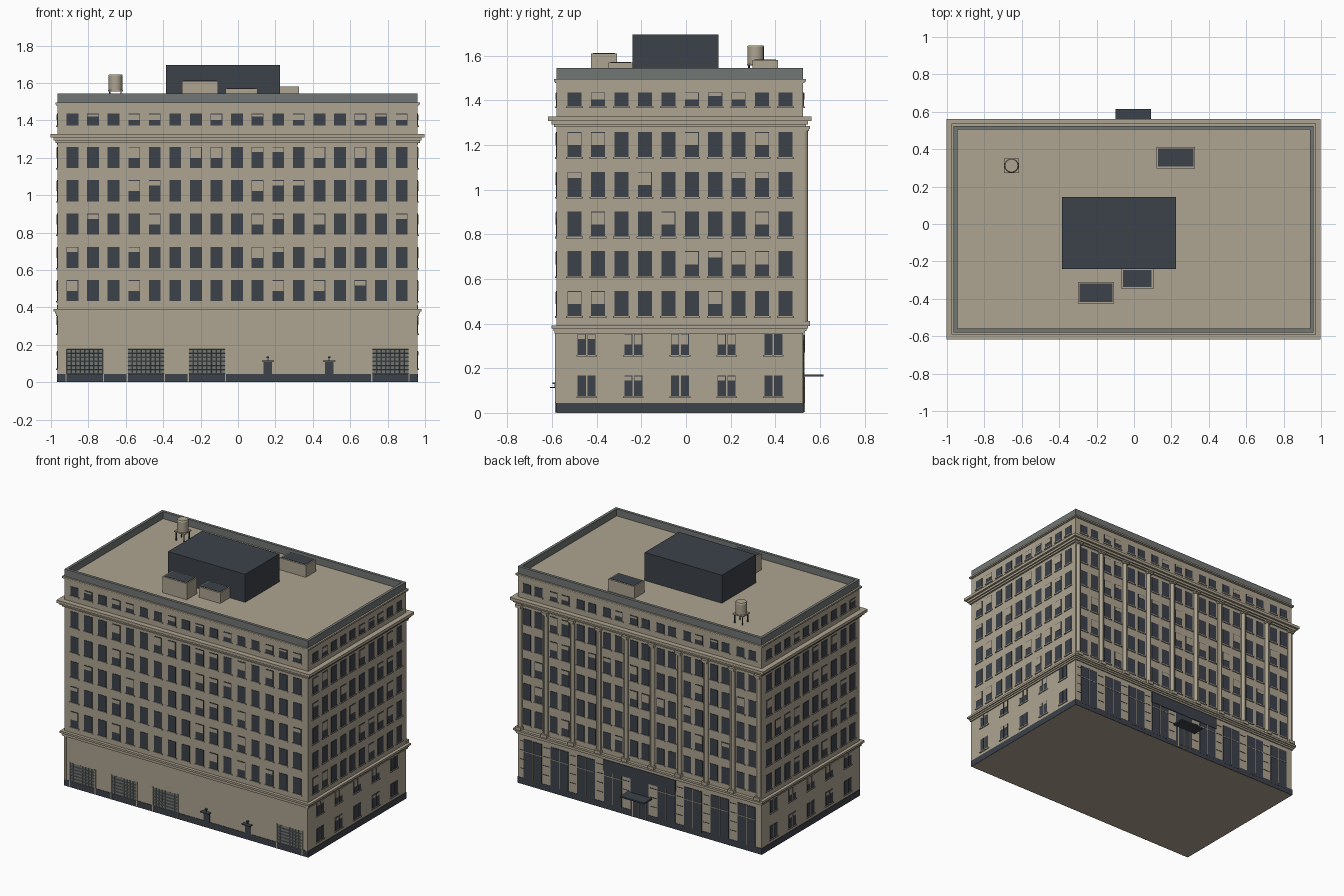
import bpy, bmesh, random
from mathutils import Matrix, Vector

random.seed(4)
cube = bpy.data.objects.get("Cube")
if cube:
    bpy.data.objects.remove(cube)


def material(name, rgb):
    m = bpy.data.materials.new(name)
    m.use_nodes = True
    m.diffuse_color = (*rgb, 1)
    bsdf = m.node_tree.nodes["Principled BSDF"]
    bsdf.inputs["Base Color"].default_value = (*rgb, 1)
    bsdf.inputs["Roughness"].default_value = 0.8
    return m


STONE = material("warm stone", (0.42, 0.37, 0.28))
DARK = material("dark slate", (0.045, 0.054, 0.069))
GREY = material("weathered grey", (0.165, 0.18, 0.175))

# Outer wall planes
X0, X1, Y0, Y1 = -0.965, 0.96, -0.58, 0.525


class Part:
    """Collects boxes and cylinders into one named object."""

    def __init__(self, name, mat):
        self.name, self.mat, self.bm = name, mat, bmesh.new()

    def box(self, x0, x1, y0, y1, z0, z1):
        lo, hi = Vector((x0, y0, z0)), Vector((x1, y1, z1))
        m = Matrix.Translation((lo + hi) / 2) @ Matrix.Diagonal((*(hi - lo), 1))
        bmesh.ops.create_cube(self.bm, size=1, matrix=m)

    def wall(self, side, u, w, z0, z1, out, inset=0.002):
        """Box on a facade: centre u along the wall, width w, projecting by out."""
        a, b = u - w / 2, u + w / 2
        if side == "front":
            self.box(a, b, Y0 - out, Y0 + inset, z0, z1)
        elif side == "back":
            self.box(a, b, Y1 - inset, Y1 + out, z0, z1)
        elif side == "right":
            self.box(X1 - inset, X1 + out, a, b, z0, z1)
        else:
            self.box(X0 - out, X0 + inset, a, b, z0, z1)

    def band(self, grow, z0, z1):
        self.box(X0 - grow, X1 + grow, Y0 - grow, Y1 + grow, z0, z1)

    def cylinder(self, x, y, r, z0, z1, sides=12, r_top=None):
        bmesh.ops.create_cone(self.bm, cap_ends=True, segments=sides, radius1=r,
                              radius2=r if r_top is None else r_top, depth=z1 - z0,
                              matrix=Matrix.Translation((x, y, (z0 + z1) / 2)))

    def done(self, smooth=False):
        me = bpy.data.meshes.new(self.name)
        self.bm.to_mesh(me)
        self.bm.free()
        me.materials.append(self.mat)
        ob = bpy.data.objects.new(self.name, me)
        bpy.context.collection.objects.link(ob)
        if smooth:
            bpy.context.view_layer.objects.active = ob
            ob.select_set(True)
            bpy.ops.object.shade_smooth_by_angle()
            ob.select_set(False)
        return ob


# Main block, dark plinth and mouldings
p = Part("main_block", STONE)
p.band(0, 0, 1.49)
p.done()
p = Part("plinth", DARK)
p.band(0.003, 0.001, 0.045)
p.done()
p = Part("cornices", STONE)
for grow, z0, z1 in ((0.008, 0.355, 0.367), (0.014, 0.367, 0.378), (0.022, 0.378, 0.392),
                     (0.012, 1.28, 1.292), (0.022, 1.292, 1.308), (0.037, 1.308, 1.328),
                     (0.006, 1.478, 1.484), (0.012, 1.484, 1.495)):
    p.band(grow, z0, z1)
p.done()

# Parapet ring
p = Part("parapet", GREY)
T = 0.02
for y in (Y0, Y1 - T):
    p.box(X0, X1, y, y + T, 1.485, 1.545)
for x in (X0, X1 - T):
    p.box(x, x + T, Y0 + T, Y1 - T, 1.485, 1.545)
p.done()

# Upper windows; blind patterns run from the top floor down: s short, h half
FLOORS = [(1.372, 0.064)] + [(0.433 + 0.178 * i, 0.113) for i in range(4, -1, -1)]
DROP = {".": 0, "s": 0.25, "h": 0.52}
PATTERNS = {
    "front": (".s.hh..h.s.h..hsh", "...h..hh.ss.h.h..", "...hs....hss.....",
              ".s..h....hs.h...s", "s..s.....hs.h....", "h..h......h.h.s.."),
    "right": (".h...hsh..", "hh...h..h.", "s..h...ss.", ".h..h...h.",
              ".....hshh.", "hh....h..."),
}
BAY = 0.211
bays = [BAY * (i - 4) - 0.0025 for i in range(9)]
COLUMNS = {
    "front": [-0.885 + 0.11 * i for i in range(17)],
    "right": [-0.499 + 0.105 * i for i in range(10)],
    "back": [b + d for b in bays for d in (-0.046, 0.046)],
}
COLUMNS["left"] = COLUMNS["right"]


def window(panes, blinds, sills, side, u, w, z, h, drop):
    panes.wall(side, u, w, z, z + h, 0.003)
    sills.wall(side, u, w + 0.012, z - 0.007, z, 0.007)
    if drop:
        blinds.wall(side, u - 0.001, w - 0.005, z + h * (1 - drop), z + h - 0.004, 0.005)


for side, columns in COLUMNS.items():
    parts = [Part(side + "_window_panes", DARK), Part(side + "_blinds", STONE),
             Part(side + "_sills", STONE)]
    for row, (z, h) in enumerate(FLOORS):
        for i, u in enumerate(columns):
            code = PATTERNS[side][row][i] if side in PATTERNS else random.choice("......shh")
            window(*parts, side, u, 0.06 if side == "back" else 0.063, z, h, DROP[code])
    # Paired windows of the two lower floors on the short sides
    if side in ("left", "right"):
        for z, pattern in ((0.26, "shhh."), (0.073, ".s.s.")):
            for i, code in enumerate(pattern):
                for d in (-0.022, 0.022):
                    window(*parts, side, -0.445 + 0.209 * i + d, 0.037, z, 0.095, DROP[code])
    for part in parts:
        part.done()

# Giant order of columns on the back
p = Part("back_columns", STONE)
for i in range(10):
    x = BAY * (i - 4.5) - 0.0025
    x = max(X0 + 0.02, min(X1 - 0.02, x))
    p.cylinder(x, Y1 + 0.005, 0.017, 0.41, 1.265)
    p.wall("back", x, 0.046, 0.39, 0.412, 0.03)
    p.wall("back", x, 0.04, 1.262, 1.272, 0.026)
    p.wall("back", x, 0.046, 1.272, 1.284, 0.03)
p.done(smooth=True)

# Shopfronts on the back
glass, bars = Part("shopfront_glass", DARK), Part("shopfront_bars", STONE)
joints = Part("pier_joints", DARK)
for i, b in enumerate(bays):
    glass.wall("back", b, 0.14, 0.03, 0.325, 0.004)
    if i != 4:
        bars.wall("back", b, 0.14, 0.235, 0.24, 0.006)
        bars.wall("back", b, 0.004, 0.045, 0.325, 0.006)
    for z in (0.11, 0.175, 0.24, 0.305):
        joints.wall("back", b + BAY / 2 - (0.03 if i == 8 else 0), 0.05, z, z + 0.004, 0.002)
glass.wall("back", bays[4], 0.57, 0.27, 0.352, 0.007)
for part in (glass, bars, joints):
    part.done()

# Main entrance
p = Part("entrance_frame", STONE)
for x in (-0.055, 0, 0.05):
    p.wall("back", x, 0.006, 0.003, 0.16, 0.008)
p.done()
p = Part("entrance_canopy", DARK)
p.box(-0.1, 0.09, Y1, 0.615, 0.162, 0.172)
p.done()

# Garage doors with recessed panels and stone jambs
jambs = Part("garage_jambs", STONE)
for n, x in enumerate((-0.82, -0.492, -0.166, 0.815)):
    p = Part("garage_door_%d" % (n + 1), GREY)
    bmesh.ops.create_grid(p.bm, x_segments=8, y_segments=6, size=0.5,
                          matrix=Matrix.Translation((x, Y0 - 0.004, 0.111))
                          @ Matrix.Rotation(1.5708, 4, "X")
                          @ Matrix.Diagonal((0.194, 0.132, 1, 1)))
    bmesh.ops.inset_individual(p.bm, faces=p.bm.faces[:], thickness=0.002, depth=-0.002)
    p.done()
    for d in (-0.1, 0.1):
        jambs.wall("front", x + d, 0.006, 0.002, 0.178, 0.006)
# Slim pilasters at the front corners
for x in (X0 + 0.009, X1 - 0.009):
    jambs.wall("front", x, 0.018, 0.045, 0.355, 0.006)
jambs.done()

# Service doors with small hoods and lamps
p = Part("service_doors", DARK)
for x in (0.16, 0.487):
    p.wall("front", x, 0.046, 0.04, 0.108, 0.004)
    p.wall("front", x, 0.066, 0.111, 0.116, 0.03)
    p.wall("front", x, 0.014, 0.13, 0.137, 0.018)
    p.wall("front", x, 0.004, 0.116, 0.13, 0.008)
p.done()

# Rooftop plant room and vents
p = Part("plant_room", DARK)
p.box(-0.385, 0.225, -0.24, 0.145, 1.485, 1.695)
p.done()
vents, lids = Part("roof_vents", STONE), Part("roof_vent_lids", DARK)
for x0, x1, y0, y1, top in ((-0.3, -0.107, -0.425, -0.31, 1.61),
                            (-0.067, 0.103, -0.347, -0.238, 1.57),
                            (0.12, 0.327, 0.298, 0.412, 1.58)):
    vents.box(x0, x1, y0, y1, 1.485, top)
    e = 0.009
    lids.box(x0 + e, x1 - e, y0 + e, y1 - e, top - 0.004, top + 0.002)
vents.done()
lids.done()

# Water tank on a legged platform
TX, TY = -0.655, 0.312
p = Part("water_tank", STONE)
p.cylinder(TX, TY, 0.037, 1.563, 1.638, 16)
p.cylinder(TX, TY, 0.039, 1.638, 1.646, 16, 0.034)
p.done(smooth=True)
p = Part("tank_platform", STONE)
p.box(TX - 0.041, TX + 0.041, TY - 0.038, TY + 0.038, 1.555, 1.563)
p.done()
p = Part("tank_legs", DARK)
for dx in (-0.03, 0.03):
    for dy in (-0.03, 0.03):
        p.cylinder(TX + dx, TY + dy, 0.004, 1.485, 1.556, 6)
p.done()
